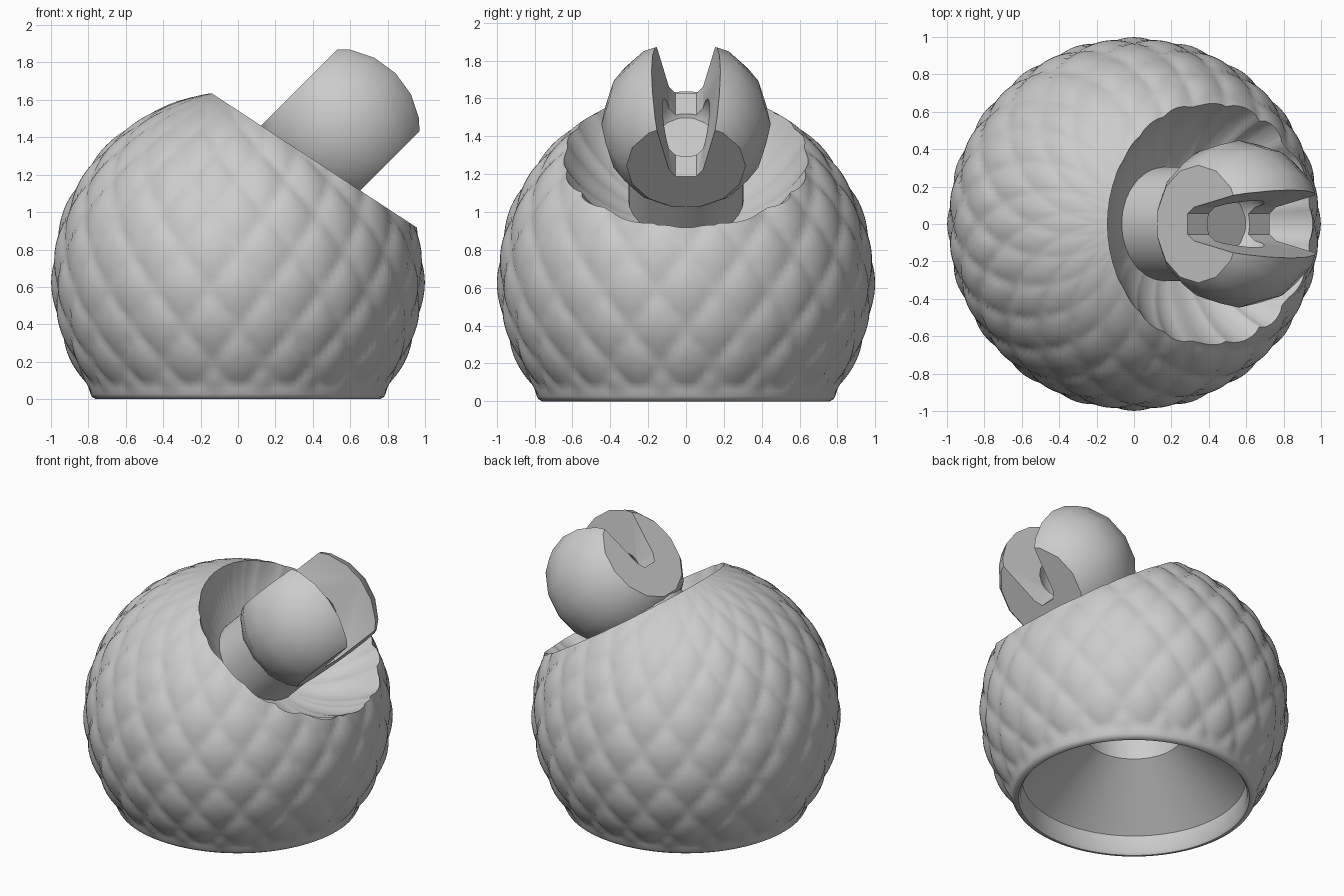
import bpy, bmesh
from math import sin, cos, pi, acos, sqrt, floor
from mathutils import Matrix, Vector

cube = bpy.data.objects.get("Cube")
if cube:
    bpy.data.objects.remove(cube, do_unlink=True)

GREY = (0.6, 0.6, 0.6, 1)
grey = bpy.data.materials.new("light_grey")
grey.use_nodes = True
grey.diffuse_color = GREY
grey.node_tree.nodes["Principled BSDF"].inputs["Base Color"].default_value = GREY


def make_object(name, bm, matrix=Matrix()):
    bmesh.ops.recalc_face_normals(bm, faces=bm.faces[:])
    mesh = bpy.data.meshes.new(name)
    bm.to_mesh(mesh)
    bm.free()
    mesh.materials.append(grey)
    obj = bpy.data.objects.new(name, mesh)
    bpy.context.collection.objects.link(obj)
    obj.matrix_world = matrix
    return obj


def activate(obj):
    bpy.ops.object.select_all(action='DESELECT')
    obj.select_set(True)
    bpy.context.view_layer.objects.active = obj


def smooth(obj, angle):
    activate(obj)
    bpy.ops.object.shade_smooth_by_angle(angle=angle)


def carve(obj, cutter):
    """Subtract the cutter from the object, then discard it."""
    cutter.hide_render = True
    activate(obj)
    cut = obj.modifiers.new("cut", 'BOOLEAN')
    cut.operation = 'DIFFERENCE'
    cut.solver = 'EXACT'
    cut.object = cutter
    bpy.ops.object.modifier_apply(modifier=cut.name)
    bpy.data.objects.remove(cutter, do_unlink=True)


# Scaly body: sphere with diamond relief
CENTRE = 0.65
SEGMENTS, RINGS, SCALES = 200, 80, 20
PHI_END = acos(-0.62)


def scale_relief(theta, phi):
    """Raised diamond scales whose upper tips stand out."""
    a = SCALES * theta / (2 * pi) + 0.5
    b = (pi / 2 - phi + 0.07) / 0.42
    p, q = a + b, a - b
    bump = abs(sin(pi * p) * sin(pi * q)) ** 0.5
    tip = (p - floor(p)) - (q - floor(q))
    bump *= 0.8 + 0.25 * tip
    bump = 0.7 + (bump - 0.7) * min(1, sin(phi) / 0.8) ** 2
    return max(bump, 1 - (PHI_END - phi) / 0.08)


def outer_ring(phi):
    def point(theta):
        radius = 0.975 + 0.03 * scale_relief(theta, phi)
        return radius * sin(phi), CENTRE + radius * cos(phi)
    return point


def plain_ring(r, z):
    return lambda theta: (r, z)


rings = [outer_ring(PHI_END * i / RINGS) for i in range(RINGS + 1)]
# Foot rim, conical underside and blind round hole
foot = [(0.78, 0.012), (0.76, 0), (0.745, 0), (0.73, 0.02), (0.72, 0.13),
        (0.315, 0.47), (0.315, 0.82), (0, 0.82)]
rings += [plain_ring(r, z) for r, z in foot]

bm = bmesh.new()
grid = []
for ring in rings:
    row = []
    for s in range(SEGMENTS):
        theta = 2 * pi * s / SEGMENTS
        r, z = ring(theta)
        row.append(bm.verts.new((r * cos(theta), r * sin(theta), z)))
    grid.append(row)
for low, high in zip(grid, grid[1:]):
    for s in range(SEGMENTS):
        t = (s + 1) % SEGMENTS
        bm.faces.new((low[s], low[t], high[t], high[s]))

# Slanted mouth
mouth = Vector((0.425, 0, 1.265))
normal = Vector((0.55, 0, 0.84)).normalized()
bmesh.ops.bisect_plane(bm, geom=bm.verts[:] + bm.edges[:] + bm.faces[:],
                       plane_co=mouth, plane_no=normal, clear_outer=True)
bmesh.ops.remove_doubles(bm, verts=bm.verts[:], dist=0.0002)

# Shallow spherical bowl sunk into the mouth, ring by ring
STEPS, BOWL = 16, 0.73
loop = [e for e in bm.edges if e.is_boundary]
rim = mouth.copy()
for step in range(1, STEPS + 1):
    before, after = 1 - (step - 1) / STEPS, 1 - step / STEPS
    geom = bmesh.ops.extrude_edge_only(bm, edges=loop)["geom"]
    loop = [g for g in geom if isinstance(g, bmesh.types.BMEdge) and g.is_boundary]
    depth = sqrt(BOWL ** 2 - (0.64 * after) ** 2) - 0.35
    for v in {v for e in loop for v in e.verts}:
        offset = v.co - rim
        offset -= normal * offset.dot(normal)
        v.co = mouth + offset * (after / before) - normal * depth
bmesh.ops.remove_doubles(bm, verts=bm.verts[:], dist=0.0002)
smooth(make_object("scaly_body", bm), 0.7)

# Tilted frame shared by the stem and the knob: local x runs up the stem
tilt = Matrix.Translation((0.562, 0, 1.463)) @ Matrix.Rotation(-pi / 4, 4, 'Y')

# Stem
bm = bmesh.new()
bmesh.ops.create_cone(bm, cap_ends=True, segments=28, radius1=0.305,
                      radius2=0.305, depth=0.485,
                      matrix=Matrix.Translation((-0.342, 0, 0)) @ Matrix.Rotation(pi / 2, 4, 'Y'))
smooth(make_object("stem", bm, tilt), 0.6)

# Knob: faceted ball with two flat sides
bm = bmesh.new()
bmesh.ops.create_uvsphere(bm, u_segments=14, v_segments=10, radius=0.447)
for side in (-1, 1):
    bmesh.ops.bisect_plane(bm, geom=bm.verts[:] + bm.edges[:] + bm.faces[:],
                           plane_co=(0, 0, side * 0.31), plane_no=(0, 0, side),
                           clear_outer=True)
    bmesh.ops.holes_fill(bm, edges=[e for e in bm.edges if e.is_boundary], sides=0)
knob = make_object("slotted_knob", bm, tilt)

# Flaring slot cut through the knob from flat to flat
half = [(-0.08, 0.055), (-0.03, 0.09), (0.55, 0.215)]
outline = half + [(x, -y) for x, y in reversed(half)]
bm = bmesh.new()
face = bm.faces.new([bm.verts.new((x, y, -0.5)) for x, y in outline])
extruded = bmesh.ops.extrude_face_region(bm, geom=[face])
bmesh.ops.translate(bm, vec=Vector((0, 0, 1)),
                    verts=[v for v in extruded["geom"] if isinstance(v, bmesh.types.BMVert)])
carve(knob, make_object("slot_cutter", bm, tilt))

# Round pocket in the middle of the slot
bm = bmesh.new()
bmesh.ops.create_uvsphere(bm, u_segments=16, v_segments=10, radius=0.18)
carve(knob, make_object("pocket_cutter", bm, tilt))
smooth(knob, 0.5)
